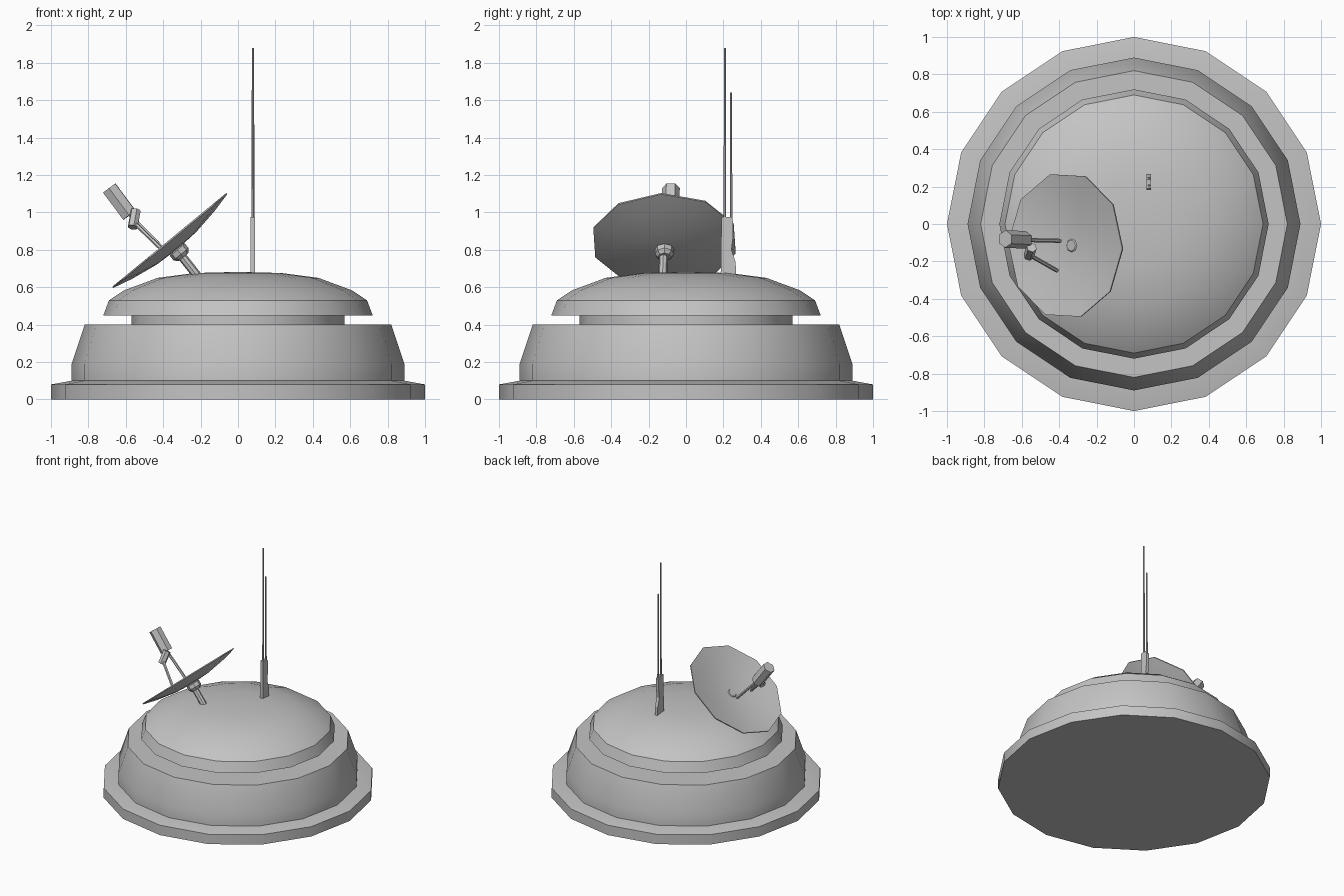
import bpy, math
from mathutils import Vector, Matrix

if "Cube" in bpy.data.objects:
    bpy.data.objects.remove(bpy.data.objects["Cube"])

grey = bpy.data.materials.new("light_grey")
grey.diffuse_color = (0.55, 0.55, 0.55, 1)
grey.use_nodes = True
grey.node_tree.nodes["Principled BSDF"].inputs["Base Color"].default_value = grey.diffuse_color


def make(name, verts, faces, angle=35):
    me = bpy.data.meshes.new(name)
    me.from_pydata([tuple(v) for v in verts], [], faces)
    me.materials.append(grey)
    ob = bpy.data.objects.new(name, me)
    bpy.context.collection.objects.link(ob)
    bpy.ops.object.select_all(action='DESELECT')
    ob.select_set(True)
    bpy.context.view_layer.objects.active = ob
    if angle:
        bpy.ops.object.shade_smooth_by_angle(angle=math.radians(angle))
    return ob


def lathe(name, profile, sides, mat=Matrix(), turn=0.0, angle=35):
    """Spin (radius, height) points about local z; radius 0 makes a pole."""
    verts, rings, faces = [], [], []
    for r, z in profile:
        if r == 0:
            rings.append([len(verts)] * sides)
            verts.append(mat @ Vector((0, 0, z)))
        else:
            rings.append([len(verts) + i for i in range(sides)])
            for i in range(sides):
                a = turn + 2 * math.pi * i / sides
                verts.append(mat @ Vector((r * math.cos(a), r * math.sin(a), z)))
    for lo, hi in zip(rings, rings[1:]):
        for i in range(sides):
            j = (i + 1) % sides
            faces.append(list(dict.fromkeys((lo[i], lo[j], hi[j], hi[i]))))
    return make(name, verts, faces, angle)


def rod(name, a, b, r, sides=6, r2=None):
    """Closed cylinder between two points."""
    a, b = Vector(a), Vector(b)
    d = b - a
    mat = Matrix.Translation(a) @ d.to_track_quat('Z', 'Y').to_matrix().to_4x4()
    L = d.length
    return lathe(name, [(0, 0), (r, 0), (r2 or r, L), (0, L)], sides, mat)


# Stepped round base
lathe("ground_plate", [(0, 0), (1, 0), (1, 0.08), (0.89, 0.10), (0, 0.10)], 16)
lathe("lower_body", [(0, 0.09), (0.89, 0.09), (0.89, 0.19), (0.82, 0.40), (0, 0.40)], 16)
lathe("neck", [(0, 0.39), (0.57, 0.39), (0.57, 0.46), (0, 0.46)], 16)
lathe("dome", [(0, 0.45), (0.72, 0.45), (0.69, 0.53), (0.61, 0.583), (0.43, 0.65),
               (0.23, 0.676), (0, 0.682)], 16, angle=28)

# Tilted dish, local z along its axis
centre = Vector((-0.365, -0.115, 0.85))
u = Vector((0.772, 0, 0.635)).normalized()
v = Vector((0, 1, 0))
n = u.cross(v).normalized()
frame = Matrix.Translation(centre) @ Matrix((u, v, n)).transposed().to_4x4()
lathe("dish", [(0, -0.062), (0.14, -0.055), (0.29, -0.03), (0.395, -0.004), (0.395, 0.004),
               (0.29, -0.02), (0.14, -0.045), (0, -0.052)], 10, frame, math.radians(-2.5))

# Dish mount
lathe("dish_collar", [(0, -0.115), (0.035, -0.115), (0.052, -0.095), (0.052, -0.065),
                      (0.03, -0.045), (0, -0.045)], 8, frame)
rod("dish_stem", (-0.205, -0.125, 0.645), (-0.30, -0.12, 0.765), 0.024, 8)

# Feed horn and its struts
rod("feed_horn", (-0.58, -0.085, 0.985), (-0.688, -0.08, 1.13), 0.047, 6)
rod("feed_side_can", (-0.547, -0.125, 1.01), (-0.563, -0.172, 0.92), 0.028, 6)
rod("feed_strut", (-0.60, -0.085, 1.01), (-0.395, -0.09, 0.80), 0.011)
rod("feed_side_strut", (-0.56, -0.165, 0.95), (-0.41, -0.25, 0.805), 0.011)

# Antenna bracket: side outline (y, z) given thickness in x
side = [(0.185, 0.63), (0.27, 0.63), (0.265, 0.735), (0.243, 0.80), (0.252, 0.87),
        (0.252, 0.955), (0.236, 0.975), (0.19, 0.975)]
k = len(side)
verts = [(x, y, z) for x in (0.068, 0.092) for y, z in side]
faces = [list(range(k))[::-1], list(range(k, 2 * k))]
faces += [(i, (i + 1) % k, (i + 1) % k + k, i + k) for i in range(k)]
make("antenna_bracket", verts, faces, 0)

# Whip antennas
rod("tall_whip", (0.08, 0.208, 0.95), (0.08, 0.208, 1.88), 0.008, 6, 0.006)
rod("short_whip", (0.08, 0.241, 0.95), (0.08, 0.241, 1.64), 0.008, 6, 0.006)

# Make face directions of every part consistent
for ob in list(bpy.data.objects):
    bpy.ops.object.select_all(action='DESELECT')
    bpy.context.view_layer.objects.active = ob
    ob.select_set(True)
    bpy.ops.object.mode_set(mode='EDIT')
    bpy.ops.mesh.select_all(action='SELECT')
    bpy.ops.mesh.normals_make_consistent(inside=False)
    bpy.ops.object.mode_set(mode='OBJECT')
